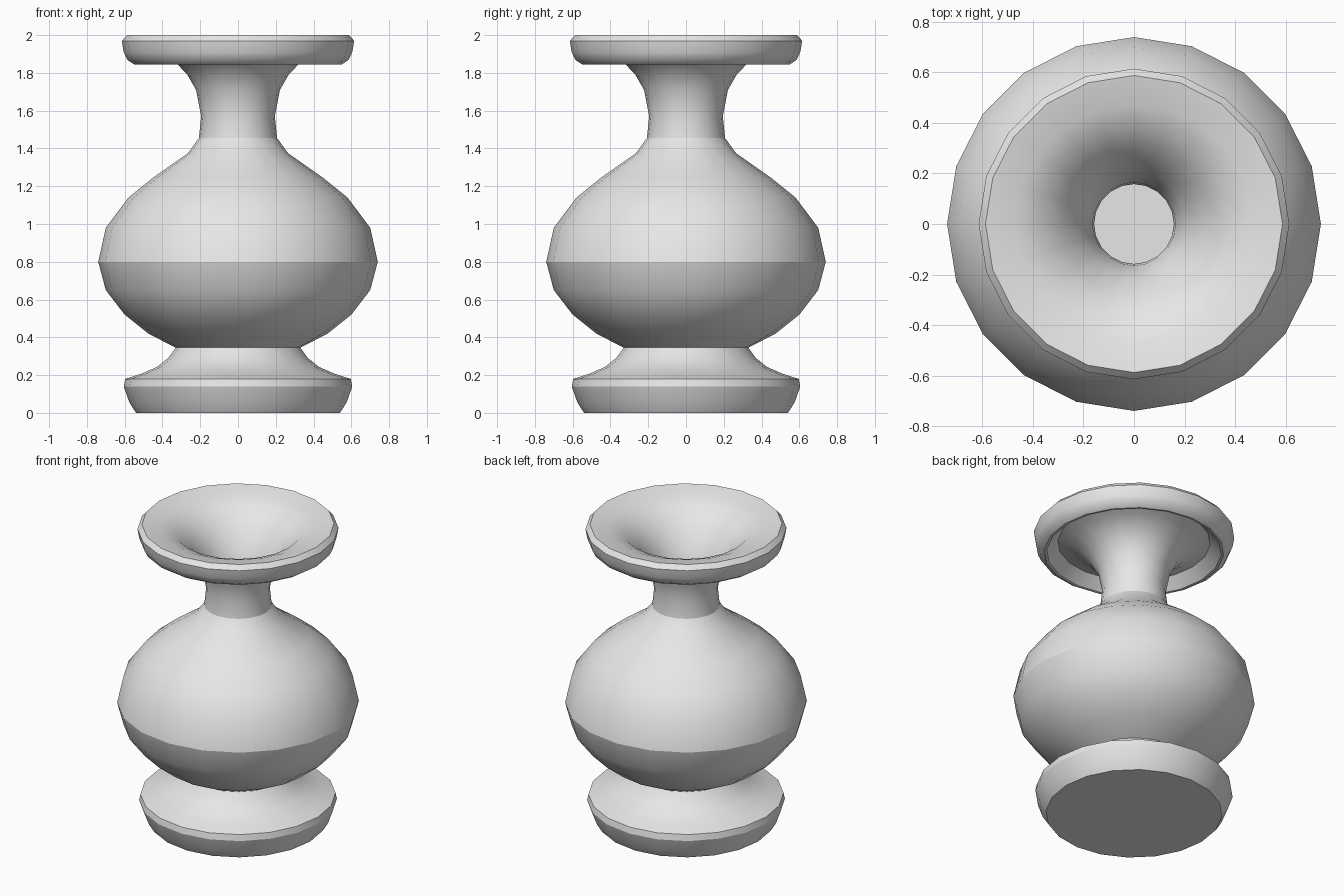
import bpy
import bmesh
import math

cube = bpy.data.objects.get("Cube")
if cube:
    bpy.data.objects.remove(cube, do_unlink=True)

SEGMENTS = 20

# Single plain grey finish
grey = bpy.data.materials.new("plain_grey")
grey.use_nodes = True
colour = (0.8, 0.8, 0.8, 1.0)
grey.diffuse_color = colour
grey.node_tree.nodes["Principled BSDF"].inputs["Base Color"].default_value = colour


def lathe(name, profile, sharp=()):
    """Spin (radius, height) points round z; rings listed in sharp stay creased."""
    bm = bmesh.new()
    rings = []
    for r, z in profile:
        if r == 0:
            rings.append([bm.verts.new((0, 0, z))] * SEGMENTS)
        else:
            angles = [2 * math.pi * k / SEGMENTS for k in range(SEGMENTS)]
            rings.append([bm.verts.new((r * math.cos(a), r * math.sin(a), z))
                          for a in angles])
    for low, high in zip(rings, rings[1:]):
        for k in range(SEGMENTS):
            n = (k + 1) % SEGMENTS
            corners = dict.fromkeys((low[k], low[n], high[n], high[k]))
            bm.faces.new(list(corners)).smooth = True
    for i in sharp:
        for k in range(SEGMENTS):
            bm.edges.get((rings[i][k], rings[i][(k + 1) % SEGMENTS])).smooth = False
    mesh = bpy.data.meshes.new(name)
    bm.to_mesh(mesh)
    bm.free()
    mesh.materials.append(grey)
    obj = bpy.data.objects.new(name, mesh)
    bpy.context.collection.objects.link(obj)
    return obj


# Foot: flat underside, rounded edge, then a concave stem
lathe("foot", [(0, 0), (0.54, 0), (0.575, 0.055), (0.605, 0.14), (0.597, 0.18),
               (0.51, 0.208), (0.43, 0.243), (0.37, 0.29), (0.33, 0.345)],
      sharp=(1, 3, 4))

# Round belly with a crease at its widest ring
lathe("belly", [(0.33, 0.345), (0.475, 0.42), (0.60, 0.52), (0.70, 0.65),
                (0.74, 0.80), (0.70, 0.98), (0.58, 1.14), (0.45, 1.245),
                (0.265, 1.375), (0.207, 1.455)],
      sharp=(4,))

# Neck flaring up under the rim
lathe("neck", [(0.207, 1.455), (0.195, 1.57), (0.222, 1.71), (0.268, 1.79),
               (0.32, 1.845), (0.39, 1.89), (0.467, 1.915)])

# Overhanging rim, from its inner underside to the top edge
lathe("rim", [(0.467, 1.915), (0.535, 1.847), (0.55, 1.845), (0.585, 1.868),
              (0.605, 1.91), (0.615, 1.97), (0.588, 2.0)],
      sharp=(1, 2, 5))

# Funnel mouth and hollow inside, down to a flat floor
lathe("inner_lining", [(0.588, 2.0), (0.47, 1.977), (0.38, 1.94), (0.285, 1.85),
                       (0.205, 1.73), (0.165, 1.62), (0.158, 1.55), (0.165, 1.44),
                       (0.41, 1.22), (0.66, 0.97), (0.69, 0.80), (0.65, 0.66),
                       (0.44, 0.46), (0.28, 0.38), (0, 0.38)],
      sharp=(13,))
